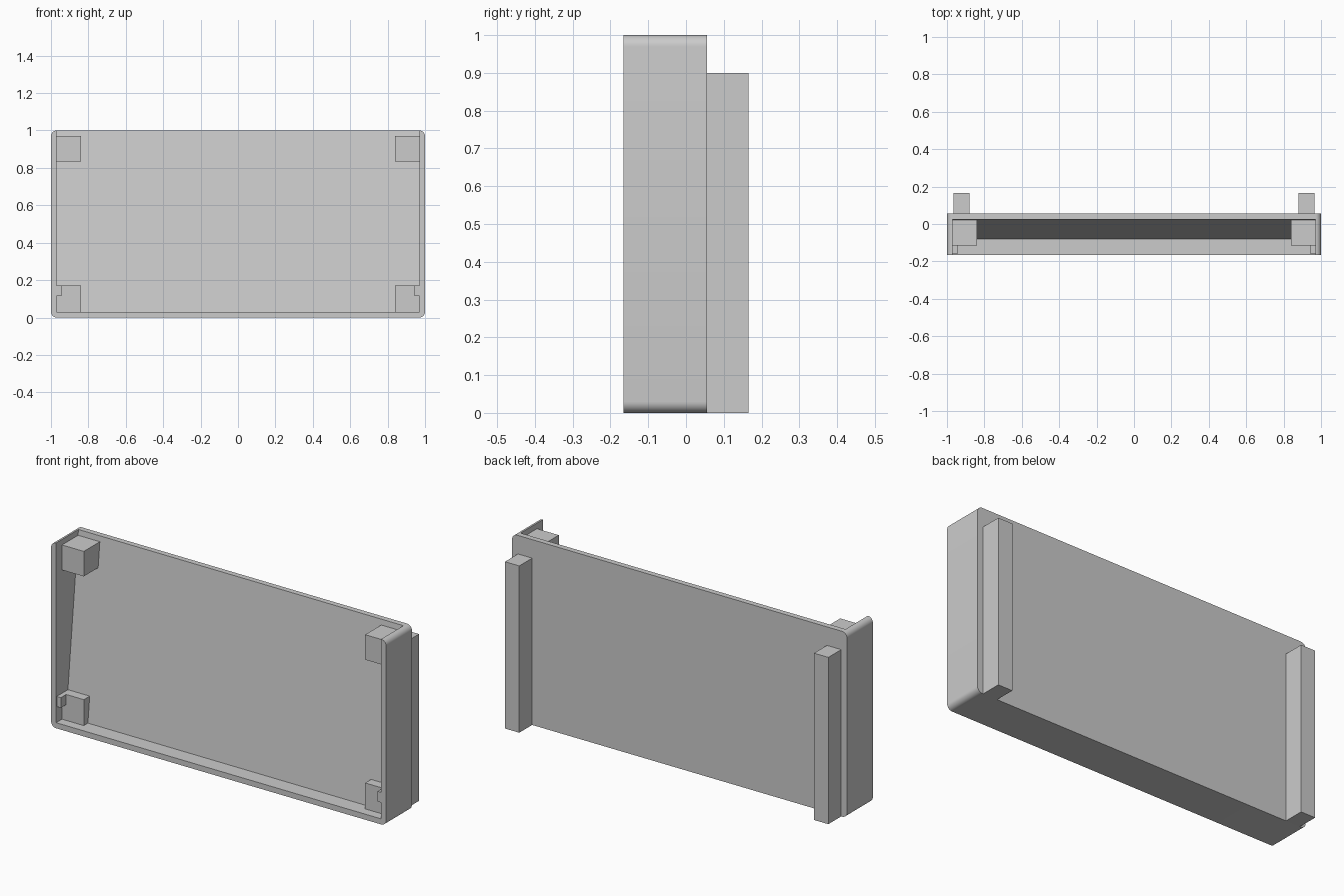
import bpy, bmesh, math
from mathutils import Vector

cube = bpy.data.objects.get("Cube")
if cube:
    bpy.data.objects.remove(cube, do_unlink=True)

grey = bpy.data.materials.new("light_grey")
grey.use_nodes = True
colour = (0.6, 0.6, 0.6, 1)
grey.diffuse_color = colour
grey.node_tree.nodes["Principled BSDF"].inputs["Base Color"].default_value = colour

WALL = 0.03
INNER = 1 - WALL
FRONT, BACK = -0.165, 0.055


def prism(name, points, extrude):
    """Extrude a closed outline along a vector."""
    bm = bmesh.new()
    face = bm.faces.new([bm.verts.new(p) for p in points])
    new = bmesh.ops.extrude_face_region(bm, geom=[face])["geom"]
    moved = [v for v in new if isinstance(v, bmesh.types.BMVert)]
    bmesh.ops.translate(bm, verts=moved, vec=Vector(extrude))
    bmesh.ops.recalc_face_normals(bm, faces=bm.faces)
    mesh = bpy.data.meshes.new(name)
    bm.to_mesh(mesh)
    bm.free()
    mesh.materials.append(grey)
    obj = bpy.data.objects.new(name, mesh)
    bpy.context.collection.objects.link(obj)
    return obj


def box(name, x, y, z):
    outline = [(x[0], y[0], z[0]), (x[1], y[0], z[0]),
               (x[1], y[0], z[1]), (x[0], y[0], z[1])]
    return prism(name, outline, (0, y[1] - y[0], 0))


# Tray body: rounded slab hollowed from the front and top, with a leaning back
STEPS = 8
outline = []
for i, (sx, sz) in enumerate([(1, 1), (-1, 1), (-1, -1), (1, -1)]):
    for k in range(STEPS + 1):
        a = math.pi / 2 * (i + k / STEPS)
        outline.append((sx * INNER + WALL * math.cos(a), FRONT,
                        0.5 + sz * (0.5 - WALL) + WALL * math.sin(a)))
tray = prism("tray_body", outline, (0, BACK - FRONT, 0))

hollow = [(-0.4, WALL), (-0.08, WALL), (0.025, 1), (0.025, 1.2), (-0.4, 1.2)]
cutter = prism("hollow_cutter", [(-INNER, y, z) for y, z in hollow], (2 * INNER, 0, 0))
cutter.hide_render = True
cut = tray.modifiers.new("hollow", "BOOLEAN")
cut.operation = "DIFFERENCE"
cut.solver = "EXACT"
cut.object = cutter
bpy.context.view_layer.objects.active = tray
tray.select_set(True)
bpy.ops.object.modifier_apply(modifier="hollow")
bpy.data.objects.remove(cutter, do_unlink=True)
bpy.ops.object.shade_smooth_by_angle(angle=math.radians(30))

# Corner blocks, retaining tabs and rear posts on both sides
for side, s in (("left", 1), ("right", -1)):
    box("upper_block_" + side, (s * 0.84, s * INNER), (-0.115, 0.03), (0.835, 0.97))
    box("lower_block_" + side, (s * 0.84, s * INNER), (-0.115, 0), (WALL, 0.17))
    box("tab_" + side, (s * 0.945, s * INNER), (-0.16, -0.115), (0.115, 0.17))
    box("rear_post_" + side, (s * 0.88, s * 0.965), (BACK, 0.165), (0, 0.9))
